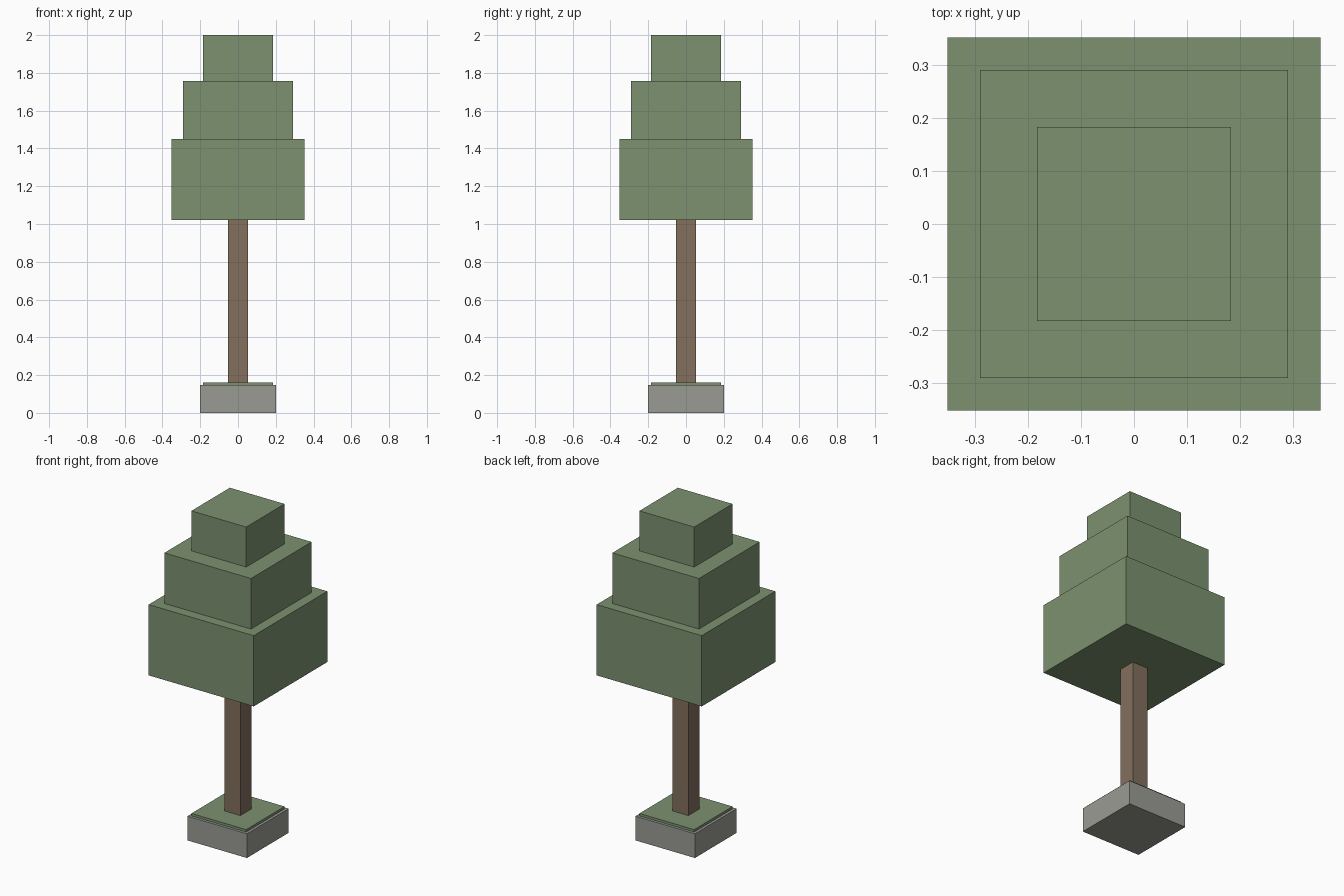
import bpy
import bmesh
from mathutils import Matrix

if "Cube" in bpy.data.objects:
    bpy.data.objects.remove(bpy.data.objects["Cube"])


def material(name, rgb):
    m = bpy.data.materials.new(name)
    m.diffuse_color = (*rgb, 1.0)
    m.use_nodes = True
    m.node_tree.nodes["Principled BSDF"].inputs["Base Color"].default_value = m.diffuse_color
    return m


def block(name, half, z0, z1, mat):
    """Square block centred on the z axis, from z0 to z1."""
    bm = bmesh.new()
    size = Matrix.Diagonal((2 * half, 2 * half, z1 - z0, 1))
    bmesh.ops.create_cube(bm, size=1, matrix=Matrix.Translation((0, 0, (z0 + z1) / 2)) @ size)
    mesh = bpy.data.meshes.new(name)
    bm.to_mesh(mesh)
    bm.free()
    mesh.materials.append(mat)
    obj = bpy.data.objects.new(name, mesh)
    bpy.context.collection.objects.link(obj)
    return obj


stone = material("grey stone", (0.328, 0.328, 0.296))
bark = material("brown bark", (0.223, 0.162, 0.112))
leaf = material("leaf green", (0.202, 0.285, 0.160))

# Planter with a thin grass layer on top
block("planter", 0.20, 0.0, 0.147, stone)
block("grass", 0.184, 0.147, 0.162, leaf)

# Trunk
block("trunk", 0.053, 0.162, 1.02, bark)

# Three stepped tiers of foliage
tiers = [("lower", 0.353, 1.02, 1.45), ("middle", 0.291, 1.45, 1.757), ("upper", 0.184, 1.757, 2.0)]
for name, half, z0, z1 in tiers:
    block(name + "_foliage", half, z0, z1, leaf)
